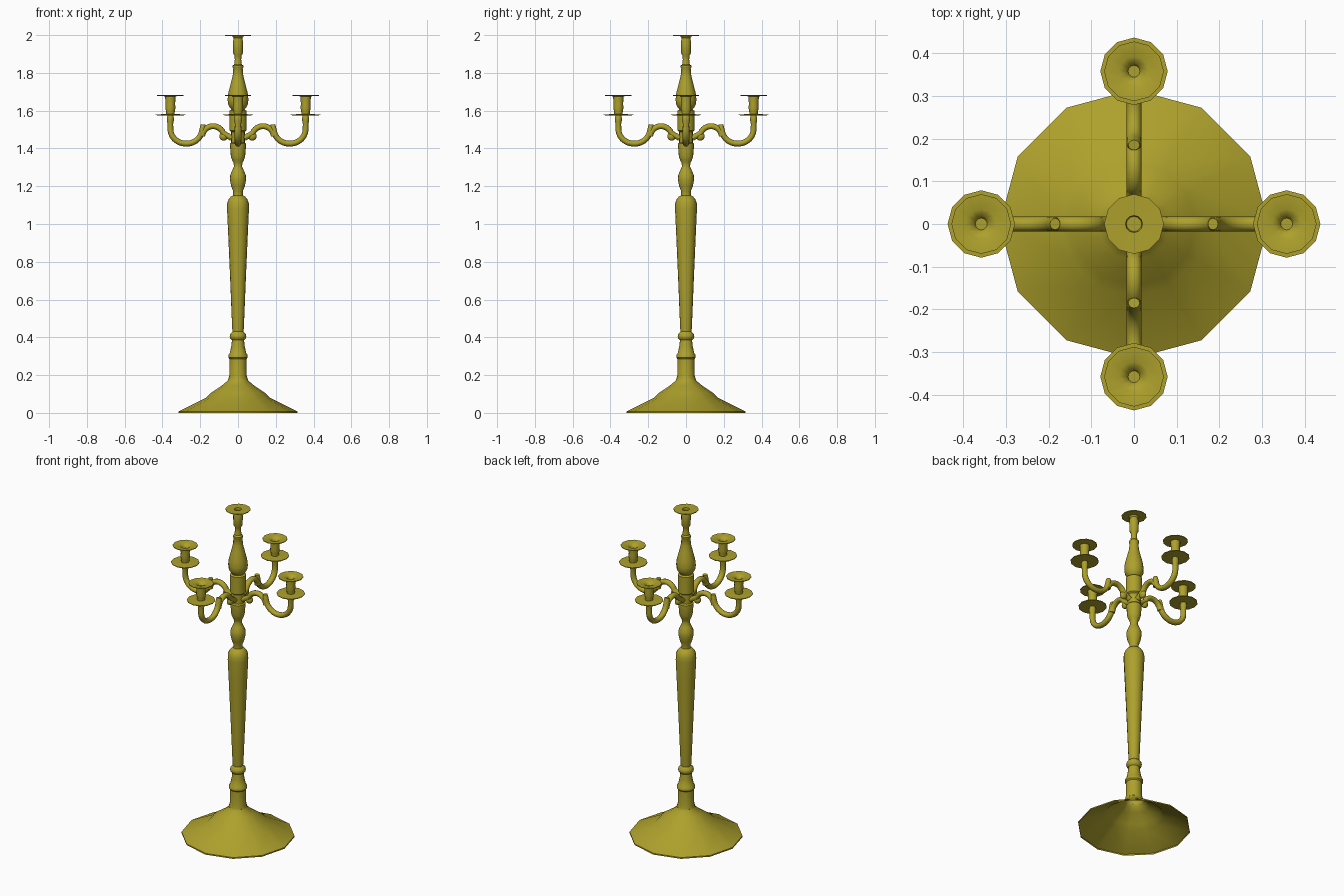
import bpy, bmesh, math
from mathutils import Matrix, Vector

if "Cube" in bpy.data.objects:
    bpy.data.objects.remove(bpy.data.objects["Cube"])

gold = bpy.data.materials.new("antique gold")
gold.diffuse_color = (0.42, 0.355, 0.025, 1)
gold.use_nodes = True
gold.node_tree.nodes["Principled BSDF"].inputs["Base Color"].default_value = gold.diffuse_color


def finish(name, bm, matrix=Matrix(), recalc=True):
    bmesh.ops.remove_doubles(bm, verts=bm.verts, dist=1e-5)
    if recalc:
        bmesh.ops.recalc_face_normals(bm, faces=bm.faces)
    mesh = bpy.data.meshes.new(name)
    bm.to_mesh(mesh)
    bm.free()
    mesh.materials.append(gold)
    obj = bpy.data.objects.new(name, mesh)
    bpy.context.collection.objects.link(obj)
    obj.matrix_world = matrix
    bpy.ops.object.select_all(action='DESELECT')
    obj.select_set(True)
    bpy.context.view_layer.objects.active = obj
    bpy.ops.object.shade_smooth_by_angle(angle=math.radians(40))
    return obj


def bridge(bm, rings):
    for a, b in zip(rings, rings[1:]):
        n = len(a)
        for i in range(n):
            j = (i + 1) % n
            bm.faces.new((a[i], a[j], b[j], b[i]))


def lathe(name, profile, sides, matrix=Matrix(), recalc=True):
    """Turn (radius, height) points around z, listed bottom to top."""
    bm = bmesh.new()
    rings = []
    for r, z in profile:
        rings.append([bm.verts.new((r * math.cos(math.tau * i / sides),
                                    r * math.sin(math.tau * i / sides), z))
                      for i in range(sides)])
    bridge(bm, rings)
    return finish(name, bm, matrix, recalc)


def tube(name, path, matrix, sides=12):
    """Sweep a slightly wide ellipse along (x, z, radius) points."""
    bm = bmesh.new()
    rings = []
    for k, (x, z, r) in enumerate(path):
        a, b = path[max(k - 1, 0)], path[min(k + 1, len(path) - 1)]
        t = Vector((b[0] - a[0], 0, b[1] - a[1])).normalized()
        n = Vector((-t.z, 0, t.x))
        rings.append([bm.verts.new(Vector((x, 0, z))
                      + n * r * math.cos(math.tau * i / sides)
                      + Vector((0, 1.12 * r * math.sin(math.tau * i / sides), 0)))
                      for i in range(sides)])
    bridge(bm, rings)
    bm.faces.new(rings[0])
    bm.faces.new(rings[-1])
    return finish(name, bm, matrix)


def arc(cx, cz, rx, rz, start, end, r, steps=12):
    pts = []
    for i in range(steps + 1):
        a = math.radians(start + (end - start) * i / steps)
        pts.append((cx + rx * math.cos(a), cz + rz * math.sin(a), r))
    return pts


# Wide hollow foot, twelve sided
lathe("foot", [(0.315, 0), (0.315, 0.008), (0.17, 0.08), (0.145, 0.105),
               (0.085, 0.145), (0.055, 0.17), (0.051, 0.18)], 12, recalc=False)

# Turned column from foot to arm hub
lathe("column", [
    (0.051, 0.18), (0.046, 0.2), (0.045, 0.285), (0.051, 0.292),
    (0.051, 0.305), (0.044, 0.315), (0.036, 0.35), (0.032, 0.385), (0.042, 0.395),
    (0.044, 0.405), (0.041, 0.418), (0.029, 0.43), (0.031, 0.45), (0.042, 0.72),
    (0.053, 0.97), (0.058, 1.08), (0.057, 1.11), (0.05, 1.13), (0.038, 1.145),
    (0.026, 1.152), (0.026, 1.175), (0.036, 1.2), (0.043, 1.235), (0.041, 1.26),
    (0.03, 1.285), (0.021, 1.305), (0.024, 1.325), (0.032, 1.34), (0.038, 1.36),
    (0.042, 1.41), (0.042, 1.425), (0.036, 1.432)], 16, recalc=False)

# Hub that carries the arms: narrow waist below, drum above
lathe("arm_hub", [(0.036, 1.432), (0.036, 1.488), (0.045, 1.495), (0.045, 1.6),
                  (0.034, 1.606)], 16, recalc=False)

# Upper turned spindle with the central candle cup
lathe("spindle", [
    (0.034, 1.606), (0.042, 1.615), (0.053, 1.635), (0.055, 1.66), (0.051, 1.695),
    (0.038, 1.745), (0.028, 1.785), (0.025, 1.825), (0.028, 1.83), (0.028, 1.838),
    (0.02, 1.845), (0.017, 1.87), (0.018, 1.89), (0.026, 1.905), (0.027, 1.96),
    (0.023, 1.985), (0.03, 1.994), (0.07, 1.996), (0.07, 2.0), (0.02, 1.999),
    (0.018, 1.985), (0.0, 1.985)], 12, recalc=False)

# Four curved arms with their scroll knobs, drip plates and cups
for k in range(4):
    turn = Matrix.Rotation(k * math.pi / 2, 4, 'Z')
    tube(f"inner_arm_{k + 1}",
         [(0.034, 1.455, 0.015)] + arc(0.132, 1.46, 0.058, 0.058, 160, 5, 0.0155), turn)
    tube(f"outer_arm_{k + 1}",
         [(0.185, 1.527, 0.012), (0.187, 1.51, 0.015)]
         + arc(0.274, 1.502, 0.084, 0.077, 190, 360, 0.0155)
         + [(0.358, 1.53, 0.015), (0.358, 1.545, 0.018),
            (0.358, 1.56, 0.019), (0.358, 1.578, 0.014)], turn)

    bm = bmesh.new()
    bmesh.ops.create_uvsphere(bm, u_segments=12, v_segments=8, radius=0.023)
    bmesh.ops.scale(bm, vec=(1, 0.74, 1), verts=bm.verts)
    finish(f"scroll_knob_{k + 1}", bm, turn @ Matrix.Translation((0.076, 0, 1.464)))

    lathe(f"candle_cup_{k + 1}", [
        (0.0, 1.574), (0.02, 1.574), (0.079, 1.576), (0.079, 1.58), (0.022, 1.582),
        (0.024, 1.6), (0.027, 1.615), (0.025, 1.635), (0.027, 1.66), (0.028, 1.676),
        (0.07, 1.679), (0.07, 1.683), (0.035, 1.681), (0.019, 1.672),
        (0.014, 1.66), (0.0, 1.66)], 12,
        turn @ Matrix.Translation((0.358, 0, 0)))
